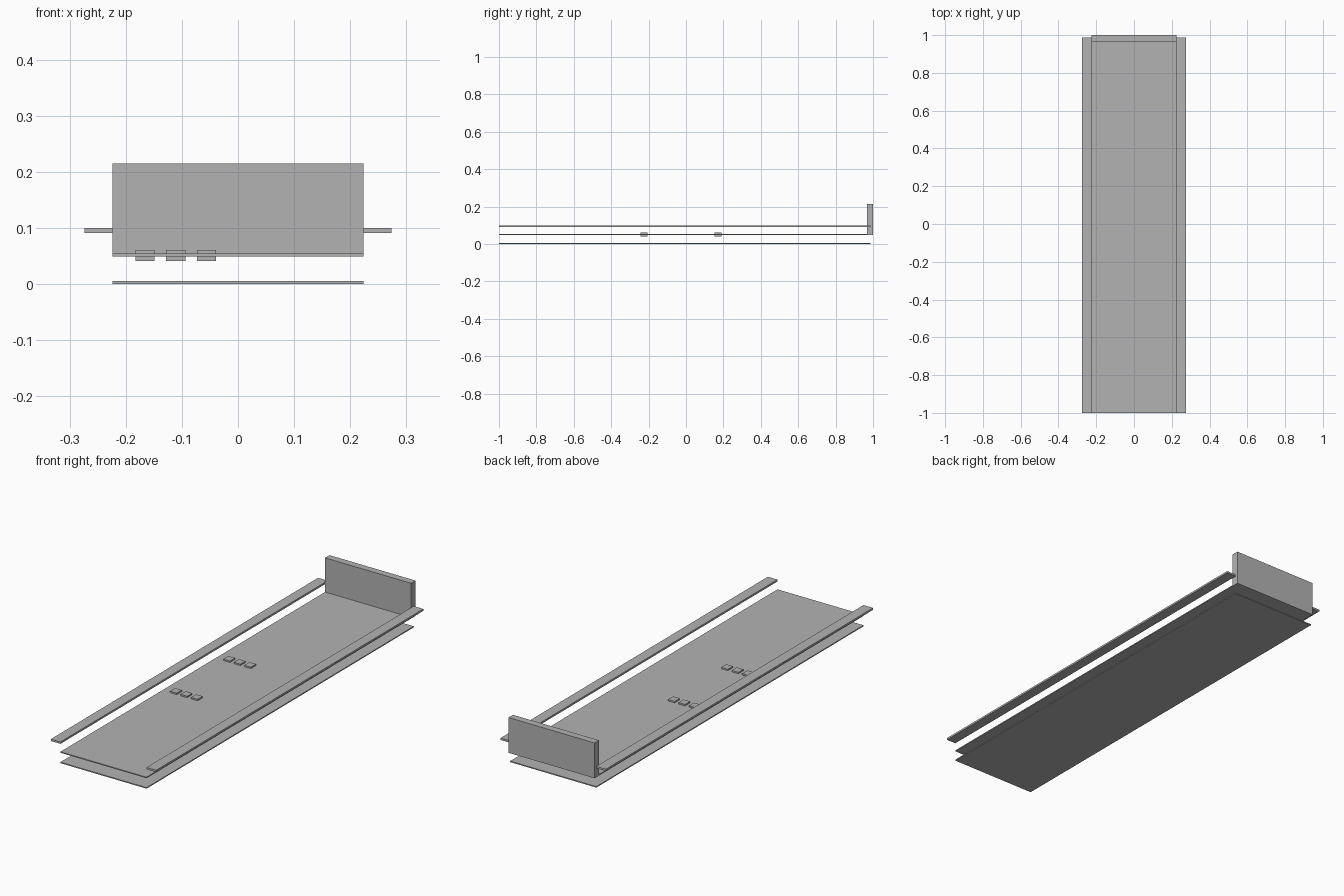
import bpy

if "Cube" in bpy.data.objects:
    bpy.data.objects.remove(bpy.data.objects["Cube"])

grey = bpy.data.materials.new("plain grey")
grey.diffuse_color = (0.45, 0.45, 0.45, 1)
grey.use_nodes = True
grey.node_tree.nodes["Principled BSDF"].inputs["Base Color"].default_value = grey.diffuse_color


def box(name, x, y, z):
    """Box from (min, max) ranges on each axis."""
    bpy.ops.mesh.primitive_cube_add(size=1, location=[(a + b) / 2 for a, b in (x, y, z)])
    ob = bpy.context.object
    ob.name = name
    for v in ob.data.vertices:
        for i, (a, b) in enumerate((x, y, z)):
            v.co[i] *= b - a
    ob.data.materials.append(grey)
    return ob


HALF = 0.224          # half width of the plates
LENGTH = (-1.0, 0.987)

# two thin parallel plates
box("bottom_plate", (-HALF, HALF), LENGTH, (0.0, 0.005))
box("upper_plate", (-HALF, HALF), LENGTH, (0.049, 0.054))

# upright wall at the back end
box("end_wall", (-HALF, HALF), (0.967, 1.0), (0.049, 0.215))

# side rails
for side, x in (("left", (-0.274, -HALF)), ("right", (HALF, 0.274))):
    box(side + "_rail", x, LENGTH, (0.091, 0.100))

# two rows of three small blocks set through the upper plate
for row, y in enumerate((-0.225, 0.171)):
    for col in range(3):
        x = -0.1655 + 0.0545 * col
        box(f"block_{row}_{col}", (x - 0.017, x + 0.017),
            (y - 0.019, y + 0.019), (0.041, 0.061))
